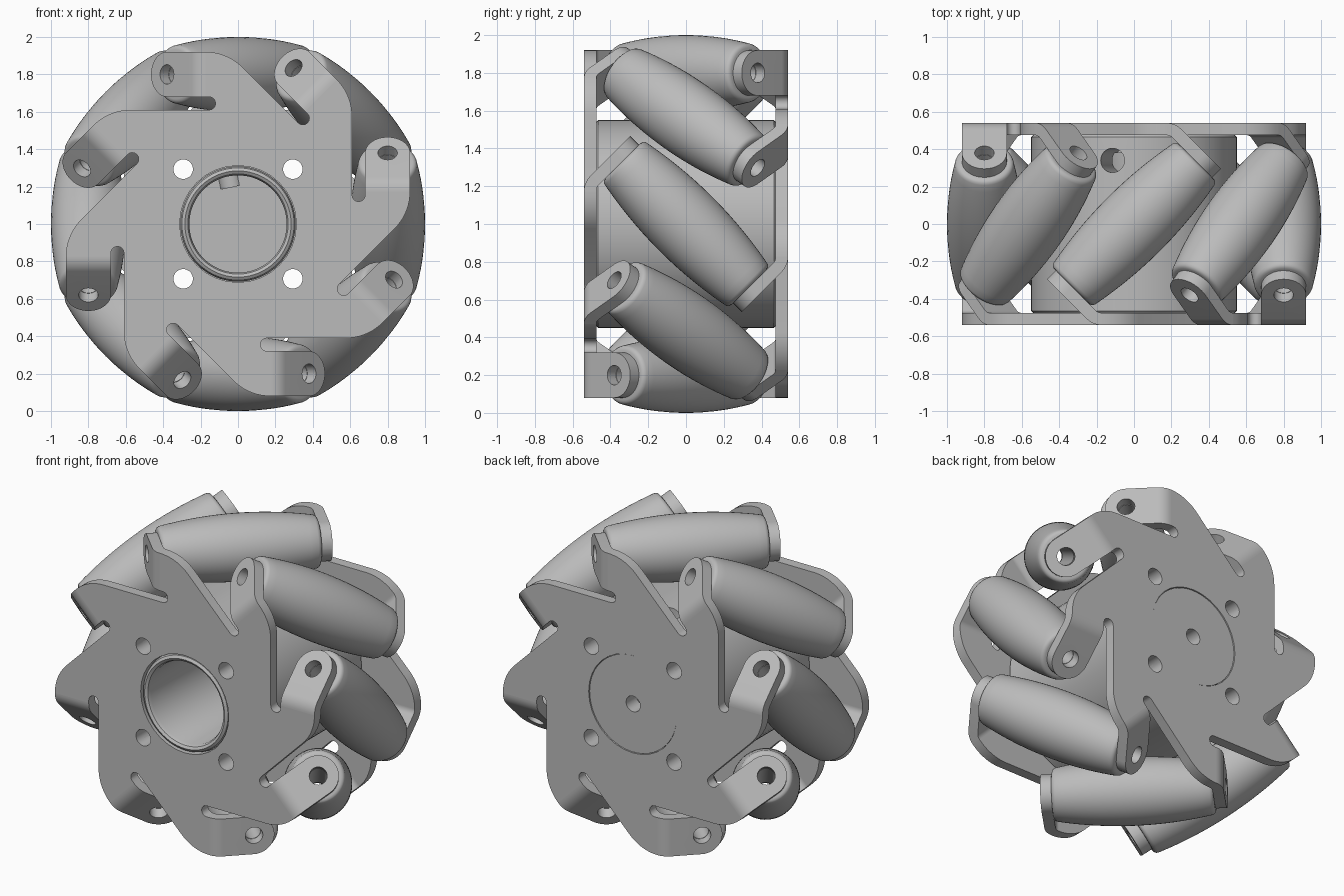
import bpy, bmesh
from math import sin, cos, tan, pi, radians, sqrt
from mathutils import Matrix, Vector

if "Cube" in bpy.data.objects:
    bpy.data.objects.remove(bpy.data.objects["Cube"])

COUNT = 8                 # rollers and teeth per plate
AXIS_R = 0.80             # distance of the roller axes from the wheel axis
FACE, THICK = 0.54, 0.065  # outer plate face and sheet thickness
TAB_W = 0.12              # half width of a tab
FOLD, APEX = -0.173, -0.22
CENTRE = Matrix.Translation((0, 0, 1))

grey = bpy.data.materials.new("light_grey")
grey.use_nodes = True
colour = (0.5, 0.5, 0.5, 1)
grey.diffuse_color = colour
grey.node_tree.nodes["Principled BSDF"].inputs["Base Color"].default_value = colour


def turn(k):
    return CENTRE @ Matrix.Rotation(k * 2 * pi / COUNT, 4, 'Y')


def finish(bm, name):
    bmesh.ops.recalc_face_normals(bm, faces=bm.faces)
    mesh = bpy.data.meshes.new(name)
    bm.to_mesh(mesh)
    bm.free()
    mesh.materials.append(grey)
    obj = bpy.data.objects.new(name, mesh)
    bpy.context.collection.objects.link(obj)
    return obj


def select(obj):
    bpy.ops.object.select_all(action='DESELECT')
    obj.select_set(True)
    bpy.context.view_layer.objects.active = obj


def smooth(obj):
    select(obj)
    bpy.ops.object.shade_smooth_by_angle(angle=radians(32))


def copy(obj, name, matrix):
    dup = bpy.data.objects.new(name, obj.data)
    dup.matrix_world = matrix
    bpy.context.collection.objects.link(dup)


def lathe(name, profile, closed=False, steps=64):
    """Spin (radius, y) points about the y axis."""
    bm = bmesh.new()
    verts = [bm.verts.new((r, y, 0)) for r, y in profile]
    pairs = list(zip(verts, verts[1:])) + ([(verts[-1], verts[0])] if closed else [])
    edges = [bm.edges.new(p) for p in pairs]
    bmesh.ops.spin(bm, geom=verts + edges, cent=(0, 0, 0), axis=(0, 1, 0),
                   angle=2 * pi, steps=steps, use_merge=True)
    bmesh.ops.remove_doubles(bm, verts=bm.verts, dist=0.0005)
    return finish(bm, name)


def drill(obj, holes):
    """Cut round holes given as (centre, direction, radius, length)."""
    bm = bmesh.new()
    for centre, direction, radius, length in holes:
        spin = Vector(direction).to_track_quat('Z', 'Y').to_matrix().to_4x4()
        bmesh.ops.create_cone(bm, cap_ends=True, segments=32, radius1=radius,
                              radius2=radius, depth=length,
                              matrix=Matrix.Translation(centre) @ spin)
    cutter = finish(bm, "hole_cutter")
    cutter.hide_render = True
    mod = obj.modifiers.new("holes", 'BOOLEAN')
    mod.operation, mod.solver, mod.object = 'DIFFERENCE', 'EXACT', cutter
    select(obj)
    bpy.ops.object.modifier_apply(modifier=mod.name)
    bpy.data.objects.remove(cutter)


bolts = [((sx * 0.293, 0, sz * 0.293), (0, 1, 0), 0.052, 2)
         for sx in (-1, 1) for sz in (-1, 1)]


# Flat plate: one tooth outline repeated around the axis
def tooth_outline():
    slot_r, slot_v, bend_r = 0.035, 0.645, 0.28
    pts = [(-0.155 + slot_r * cos(a), slot_v + slot_r * sin(a))
           for a in [radians(-90 + 22.5 * i) for i in range(9)]]
    pts += [(FOLD, AXIS_R - TAB_W), (FOLD, AXIS_R + TAB_W)]
    corner = (slot_v - slot_r) * sqrt(2) - AXIS_R - TAB_W
    start = corner - bend_r * tan(pi / 8)
    pts += [(start + bend_r * sin(a), AXIS_R + TAB_W - bend_r + bend_r * cos(a))
            for a in [radians(5 * i) for i in range(1, 10)]]
    return pts


bm = bmesh.new()
outline = []
for k in range(COUNT):
    spin = Matrix.Rotation(k * 2 * pi / COUNT, 3, 'Y')
    outline += [bm.verts.new(spin @ Vector((p, -FACE, v))) for p, v in tooth_outline()]
face = bm.faces.new(outline)
sheet = bmesh.ops.extrude_face_region(bm, geom=[face])
bmesh.ops.translate(bm, vec=(0, THICK, 0),
                    verts=[g for g in sheet["geom"] if isinstance(g, bmesh.types.BMVert)])
plate = finish(bm, "front_plate")
drill(plate, bolts + [((0, 0, 0), (0, 1, 0), 0.312, 2)])
smooth(plate)

# Bent tab: strip of stations around the fold, then along to a round end
bend = (FOLD - APEX) / tan(pi / 8)
reach = 0.16 * sqrt(2) - (FOLD - APEX)      # from the end of the fold to the hole
stations = [(radians(a), 0, TAB_W) for a in range(0, 46, 5)]
stations += [(pi / 4, reach + TAB_W * sin(a), TAB_W * cos(a))
             for a in [radians(8 * i) for i in range(11)] + [radians(88.5)]]
bm = bmesh.new()
rings = []
for a, along, half in stations:
    ring = []
    for radius, side in ((bend, 1), (bend, -1), (bend - THICK, -1), (bend - THICK, 1)):
        p = FOLD - radius * sin(a) - along * cos(a)
        y = -FACE + bend - radius * cos(a) + along * sin(a)
        ring.append(bm.verts.new((p, y, AXIS_R + side * half)))
    rings.append(ring)
for one, two in zip(rings, rings[1:]):
    for i in range(4):
        j = (i + 1) % 4
        bm.faces.new((one[i], one[j], two[j], two[i]))
bm.faces.new(rings[0])
bm.faces.new(rings[-1])
tab = finish(bm, "front_tab")
drill(tab, [((-0.38, -0.38, AXIS_R), (1, 1, 0), 0.052, 0.4)])
smooth(tab)

# Barrel roller with a bore and rounded rims
END = 0.472
barrel = [(0.2 - 0.21 * s * s, s) for s in [0.045 * i for i in range(-10, 11)]]
rim = [(0.152, 0.462), (0.143, 0.469), (0.132, END)]
profile = [(r, -y) for r, y in reversed(rim)] + barrel + rim + [(0.05, END), (0.05, -END)]
roller = lathe("roller", profile, closed=True, steps=48)
smooth(roller)

# Hub with a front bore and rounded lip, and a closed back boss
hub = lathe("hub", [(0, 0.38), (0.26, 0.38), (0.26, -0.51), (0.268, -0.53), (0.284, -0.54),
                    (0.3, -0.53), (0.308, -0.51), (0.308, -0.475), (0.54, -0.475),
                    (0.55, -0.465), (0.55, 0.465), (0.54, 0.475), (0.308, 0.475),
                    (0.308, 0.535), (0.05, 0.535), (0.05, 0.43), (0, 0.43)])
lean = Vector((-0.21, 0, 0.98))
drill(hub, bolts + [(lean * 0.5 + Vector((0, 0.34, 0)), lean, 0.065, 0.6)])
smooth(hub)
hub.matrix_world = CENTRE

# Place everything; the back plate is the front one flipped over
flip = Matrix.Rotation(pi, 4, 'Z')
plate.matrix_world = CENTRE
copy(plate, "back_plate", CENTRE @ flip)
tilt = Matrix.Translation((0, 0, AXIS_R)) @ Matrix.Rotation(radians(-45), 4, 'Z')
for k in range(COUNT):
    if k:
        copy(tab, f"front_tab_{k}", turn(k))
        copy(roller, f"roller_{k}", turn(k) @ tilt)
    copy(tab, f"back_tab_{k}", turn(k) @ flip)
tab.matrix_world = turn(0)
roller.matrix_world = turn(0) @ tilt
